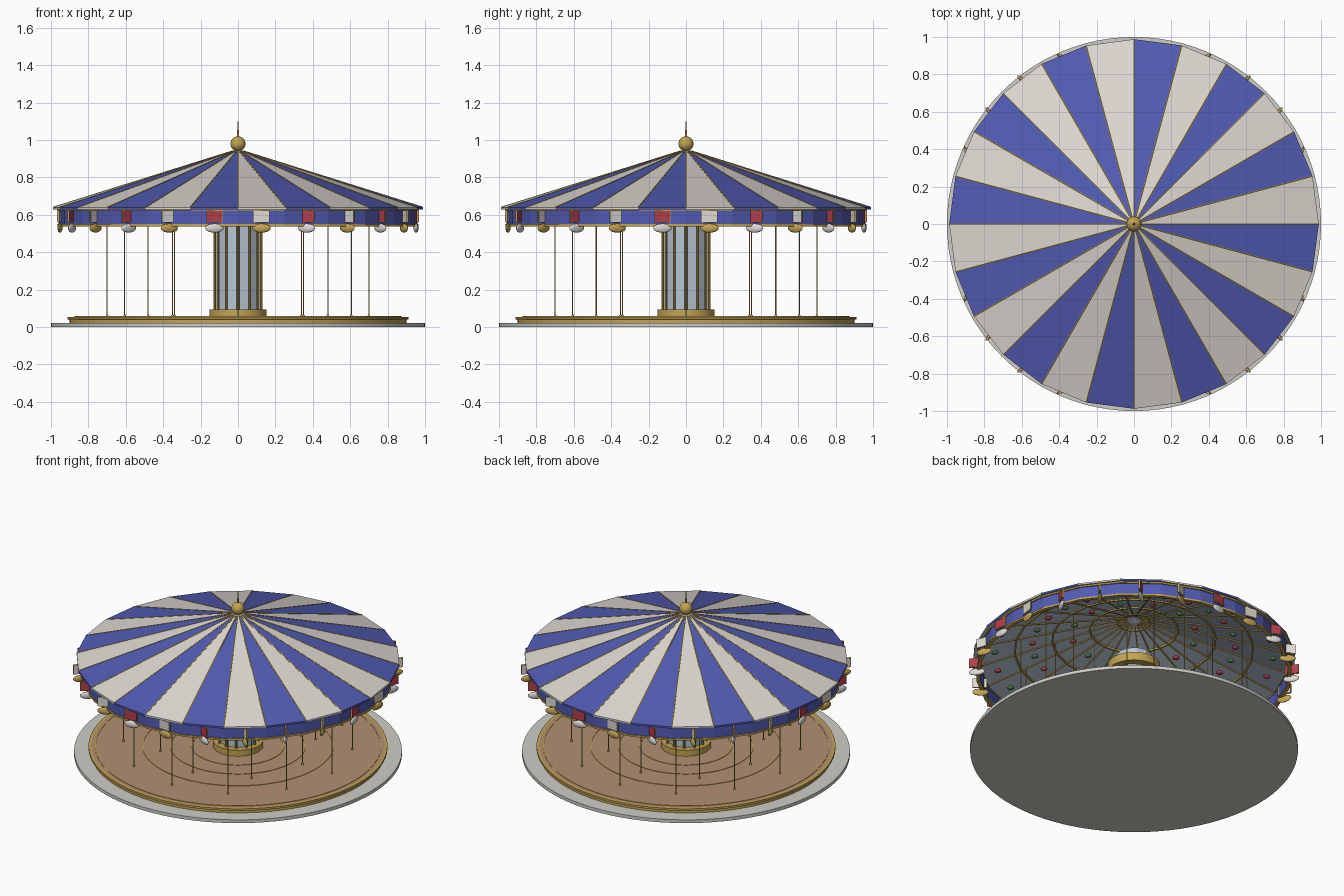
import bpy, bmesh, math
from mathutils import Vector, Matrix

cube = bpy.data.objects.get("Cube")
if cube:
    bpy.data.objects.remove(cube, do_unlink=True)


def material(name, rgb):
    m = bpy.data.materials.new(name)
    m.use_nodes = True
    m.diffuse_color = (*rgb, 1)
    m.node_tree.nodes["Principled BSDF"].inputs["Base Color"].default_value = (*rgb, 1)
    return m


BLUE = material("canopy blue", (.085, .105, .45))
CREAM = material("cream", (.72, .69, .64))
GOLD = material("gold", (.55, .37, .09))
TAN = material("floor tan", (.45, .28, .17))
RED = material("red", (.45, .05, .07))
GREEN = material("leaf green", (.08, .22, .07))
GREY = material("stone grey", (.62, .61, .57))
MIRROR = material("pale blue", (.48, .57, .66))

N = 24                       # canopy segments
STEP = math.tau / N


def polar(r, a, z):
    return Vector((r * math.cos(a), r * math.sin(a), z))


def finish(name, bm, mats, rule=None, smooth=False):
    """Turn the bmesh into an object; rule picks a material index per face."""
    bmesh.ops.remove_doubles(bm, verts=bm.verts, dist=1e-5)
    bmesh.ops.recalc_face_normals(bm, faces=bm.faces)
    if rule:
        for f in bm.faces:
            f.material_index = rule(f)
    me = bpy.data.meshes.new(name)
    bm.to_mesh(me)
    bm.free()
    for m in mats:
        me.materials.append(m)
    ob = bpy.data.objects.new(name, me)
    bpy.context.collection.objects.link(ob)
    if smooth:
        bpy.ops.object.select_all(action='DESELECT')
        ob.select_set(True)
        bpy.context.view_layer.objects.active = ob
        bpy.ops.object.shade_smooth_by_angle(angle=math.radians(35))
    return ob


def lathe(name, profile, mats, segs=96, rule=None, smooth=True):
    """Revolve a closed (r, z) profile about z."""
    bm = bmesh.new()
    rings = [[bm.verts.new(polar(r, math.tau * i / segs, z)) for i in range(segs)]
             for r, z in profile]
    for a, b in zip(rings, rings[1:] + rings[:1]):
        if a[0].co.xy.length < 1e-6 and b[0].co.xy.length < 1e-6:
            continue
        for i in range(segs):
            j = (i + 1) % segs
            bm.faces.new((a[i], a[j], b[j], b[i]))
    bmesh.ops.dissolve_degenerate(bm, dist=1e-6, edges=bm.edges)
    return finish(name, bm, mats, rule, smooth)


def band(name, r0, r1, z0, z1, mat, segs=96, smooth=True):
    return lathe(name, [(r0, z0), (r1, z0), (r1, z1), (r0, z1)], [mat], segs, None, smooth)


def rod(bm, p, q, r, segs=6):
    d = q - p
    m = Matrix.Translation((p + q) / 2) @ d.to_track_quat('Z', 'Y').to_matrix().to_4x4()
    bmesh.ops.create_cone(bm, cap_ends=True, segments=segs, radius1=r, radius2=r,
                          depth=d.length, matrix=m)


def ball(bm, loc, size, turn=0):
    m = Matrix.Translation(loc) @ Matrix.Rotation(turn, 4, 'Z') @ Matrix.Diagonal((*size, 1))
    bmesh.ops.create_uvsphere(bm, u_segments=16, v_segments=10, radius=1, matrix=m)


# Base and floor
lathe("base_disc", [(0, 0), (1, 0), (1, .022), (0, .022)], [GREY])
lathe("platform", [(0, .022), (.9, .022), (.9, .04), (.912, .042), (.912, .055), (.895, .055), (0, .055)],
      [GOLD, TAN], rule=lambda f: int(f.normal.z > .9 and f.calc_center_median().xy.length < .89))
for i, r in enumerate((.28, .41, .58, .87)):
    band(f"floor_ring_{i + 1}", r - .003, r + .003, .053, .058, GOLD)

# Central column with mirror panels and posts
band("column_foot", .09, .153, .055, .095, GOLD)
band("column_head", .09, .16, .545, .6, GOLD)
lathe("mirror_column", [(0, .06), (.112, .06), (.112, .66), (0, .66)], [MIRROR], 12, smooth=False)
bm = bmesh.new()
for i in range(12):
    a = math.tau * i / 12
    rod(bm, polar(.125, a, .09), polar(.125, a, .56), .007, 8)
finish("column_posts", bm, [GOLD], smooth=True)

# Striped canopy with a pale ceiling
def canopy_rule(f):
    if f.normal.z < -.5:
        return 2
    c = f.calc_center_median()
    return 1 - math.floor(math.atan2(c.y, c.x) / STEP) % 2


lathe("canopy", [(0, .95), (.988, .64), (.988, .628), (0, .936)], [BLUE, CREAM, MIRROR],
      N, canopy_rule, False)

# Ribs above and below the canopy
bm, low = bmesh.new(), bmesh.new()
for i in range(N):
    a = i * STEP
    rod(bm, polar(.03, a, .94), polar(.986, a, .64), .004)
    rod(low, polar(.05, a, .916), polar(.95, a, .636), .005)
finish("canopy_ribs", bm, [GOLD])
finish("ceiling_ribs", low, [GOLD])


def ceiling_z(r):
    return .936 - .312 * r


for i, r in enumerate((.1, .27, .5, .73)):
    z = ceiling_z(r)
    band(f"ceiling_ring_{i + 1}", r - .005, r + .005, z - .01, z + .004, GOLD, N, False)

# Ceiling flowers, alternating red and green
flowers = {RED: bmesh.new(), GREEN: bmesh.new()}
for k, r in enumerate((.38, .62, .85)):
    for i in range(N):
        if k == 0 and i % 2:
            continue
        half = i // 2 if k == 0 else i
        spot = polar(r, (i + .5) * STEP, ceiling_z(r) - .004)
        ball(flowers[GREEN if (half + k) % 2 else RED], spot, (.02, .02, .012))
finish("ceiling_flowers", flowers[RED], [RED], smooth=True)
finish("ceiling_leaves", flowers[GREEN], [GREEN], smooth=True)

# Valance with gold trims
band("valance", .945, .96, .545, .632, BLUE, N, False)
band("valance_lower_trim", .942, .966, .538, .55, GOLD, N, False)
band("valance_upper_trim", .942, .968, .624, .634, GOLD, N, False)

# Plaques and drops round the valance, each turned against its own angle
plaques = {CREAM: bmesh.new(), RED: bmesh.new()}
drops = {GOLD: bmesh.new(), CREAM: bmesh.new()}
frames = bmesh.new()
for i in range(N):
    a = (i + .5) * STEP
    turn = Matrix.Rotation(-a, 4, 'Z')
    place = Matrix.Translation(polar(.964, a, .592)) @ turn
    bmesh.ops.create_cube(plaques[RED if i % 2 else CREAM], size=1,
                          matrix=place @ Matrix.Diagonal((.012, .08, .058, 1)))
    bmesh.ops.create_cube(frames, size=1,
                          matrix=place @ Matrix.Diagonal((.008, .086, .064, 1)))
    ball(drops[CREAM if i % 2 else GOLD], polar(.96, a, .529), (.012, .05, .024), -a)
finish("cream_plaques", plaques[CREAM], [CREAM])
finish("red_plaques", plaques[RED], [RED])
finish("plaque_frames", frames, [GOLD])
finish("gold_drops", drops[GOLD], [GOLD], smooth=True)
finish("cream_drops", drops[CREAM], [CREAM], smooth=True)

# Two rings of hanging poles
bm = bmesh.new()
for r, count in ((.7, 12), (.48, 8)):
    for i in range(count):
        a = math.tau * i / count
        rod(bm, polar(r, a, .055), polar(r, a, ceiling_z(r)), .003)
        ball(bm, polar(r, a, .06), (.007, .007, .007))
finish("poles", bm, [GOLD], smooth=True)

# Finial
bm = bmesh.new()
bmesh.ops.create_uvsphere(bm, u_segments=32, v_segments=16, radius=.04,
                          matrix=Matrix.Translation((0, 0, .98)))
bmesh.ops.create_cone(bm, cap_ends=True, segments=12, radius1=.007, radius2=.001, depth=.1,
                      matrix=Matrix.Translation((0, 0, 1.055)))
finish("finial", bm, [GOLD], smooth=True)
